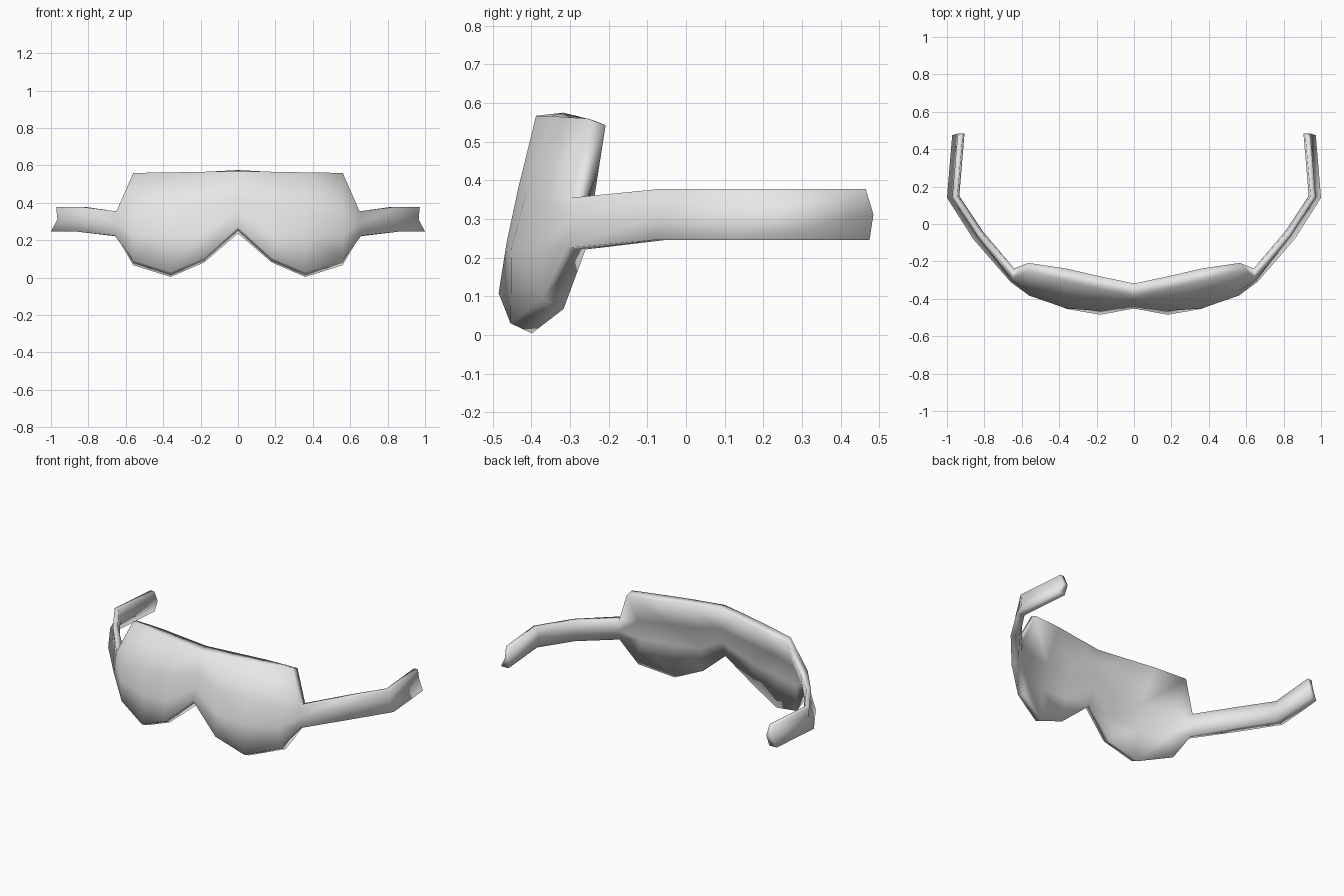
import bpy, bmesh, math
from mathutils import Vector

if "Cube" in bpy.data.objects:
    bpy.data.objects.remove(bpy.data.objects["Cube"])

grey = bpy.data.materials.new("light_grey")
grey.diffuse_color = (0.8, 0.8, 0.8, 1)
grey.use_nodes = True
grey.node_tree.nodes["Principled BSDF"].inputs["Base Color"].default_value = grey.diffuse_color

# Mask front: columns of (z, y) from the centre outwards, top to bottom
columns = [
    (0.00, [(.567, -.388), (.44, -.417), (.35, -.436), (.275, -.452)]),
    (0.18, [(.566, -.350), (.38, -.434), (.24, -.464), (.108, -.485)]),
    (0.36, [(.563, -.308), (.365, -.415), (.22, -.452), (.03, -.454)]),
    (0.56, [(.56, -.255), (.355, -.358), (.23, -.383), (.093, -.372)]),
]
side_top, side_low = Vector((.650, -.298, .355)), Vector((.660, -.310, .225))
side_mid = Vector((.653, -.302, .290))


def back(p, row):
    # inner skin sits behind the front and slightly lower along the bottom
    if row == 0:
        return p + Vector((.01 * p.x, .07 if p.x < .5 else .047, .008 - .045 * p.x))
    if row == 3:
        drop = -.038 if p.x == 0 else -.026
        return p + Vector((0, .055, drop))
    if p.x > .6:
        return p + Vector((-.01, .05 if p is side_low else .06, -.004))
    return p + Vector((-.02 * p.x, .08 if p.x == 0 else .055, -.006))


pts = [[(Vector((x, y, z)), r) for r, (z, y) in enumerate(col)] for x, col in columns]
a, m, b = (side_top, 1), (side_mid, 1), (side_low, 2)
polys = [[pts[c][r], pts[c][r + 1], pts[c + 1][r + 1], pts[c + 1][r]]
         for c in range(3) for r in range(3)]
e = pts[3]
polys += [[e[0], e[1], a], [e[1], m, a], [e[1], e[2], m], [e[2], b, m], [e[2], e[3], b]]
rims = [[p[0] for p in pts] + [a], [b] + [p[3] for p in reversed(pts)]]

# Strap: a six-sided section swept along a bent path, starting at the mask side
path = [(.86, -.08, .246, .378), (1.0, .14, .246, .378), (.972, .475, .246, .378)]
inward = [Vector((-.8, .6)), Vector((-1, .15)), Vector((-1, 0))]
section = [(0, 0), (.034, .5), (.028, 1), (.056, 1), (.066, .5), (.052, 0)]
rings = [[b[0], m[0], a[0], back(*a), back(*m), back(*b)]]
for i, ((x, y, z0, z1), n) in enumerate(zip(path, inward)):
    tip = {0: 0, .5: .01, 1: -.01} if i == 2 else {0: 0, .5: 0, 1: 0}
    rings.append([Vector((x + n.x * d, y + n.y * d + tip[h], z0 + (z1 - z0) * h))
                  for d, h in section])

bm = bmesh.new()
for sx in (1, -1):
    def face(points):
        bm.faces.new([bm.verts.new((p.x * sx, p.y, p.z)) for p in points])
    # front and inner skins
    for poly in polys:
        face([p for p, r in poly])
        face([back(p, r) for p, r in reversed(poly)])
    # top and bottom rims
    for rim in rims:
        for (p, r), (q, s) in zip(rim, rim[1:]):
            face([p, q, back(p, r)])
            face([q, back(q, s), back(p, r)])
    # strap and its end cap
    for r, s in zip(rings, rings[1:]):
        for k in range(6):
            j = (k + 1) % 6
            face([r[k], r[j], s[j], s[k]])
    t = rings[-1]
    face([t[0], t[1], t[4], t[5]])
    face([t[1], t[2], t[3], t[4]])

bmesh.ops.remove_doubles(bm, verts=bm.verts, dist=0.0005)
bmesh.ops.recalc_face_normals(bm, faces=bm.faces)
me = bpy.data.meshes.new("mask_with_straps")
bm.to_mesh(me)
bm.free()
ob = bpy.data.objects.new("mask_with_straps", me)
bpy.context.collection.objects.link(ob)
me.materials.append(grey)
for p in me.polygons:
    p.use_smooth = True
